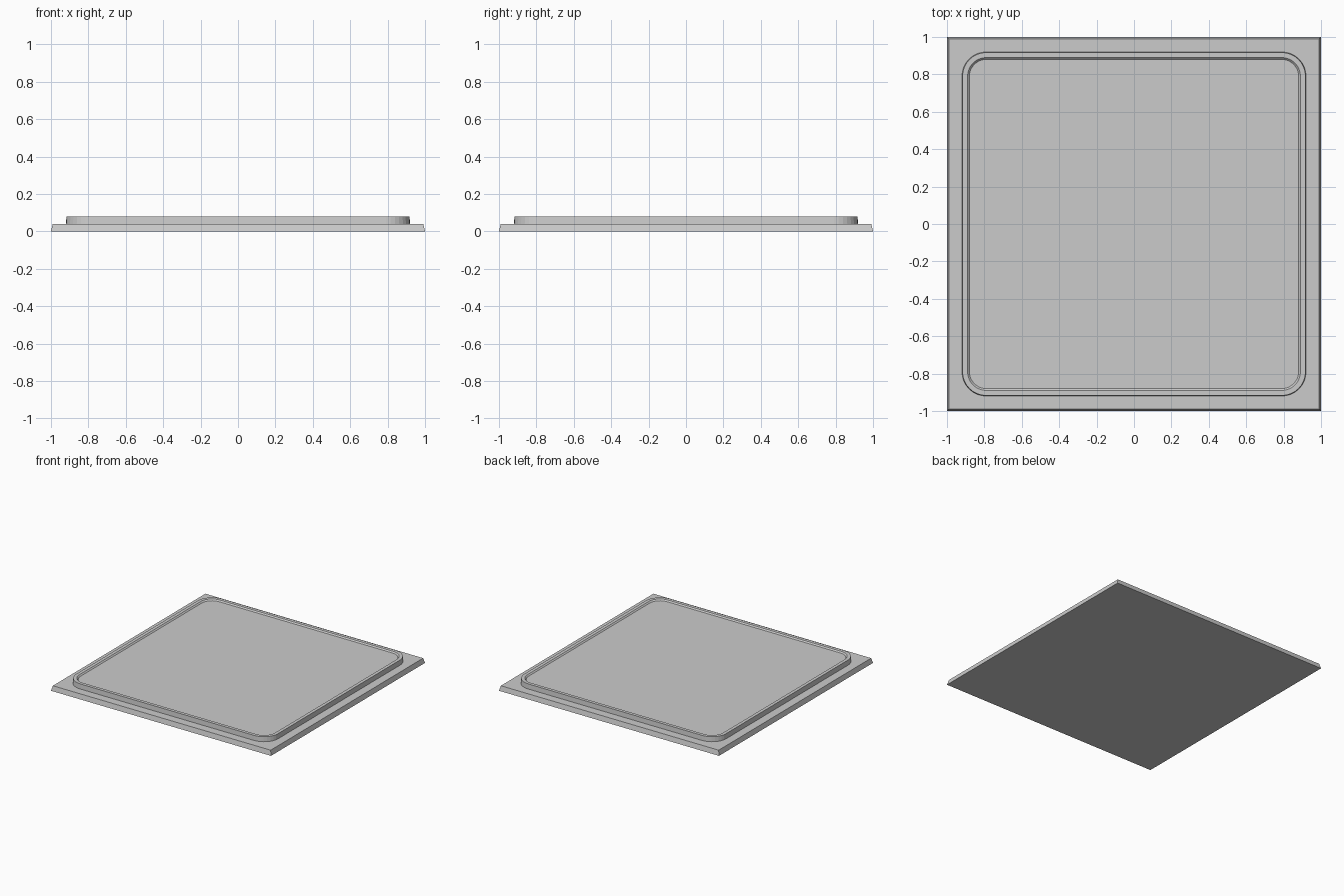
import bpy, bmesh, math

if "Cube" in bpy.data.objects:
    bpy.data.objects.remove(bpy.data.objects["Cube"])

SEG = 8  # segments per rounded corner


def ring(bm, half, radius, z):
    """Rounded (or sharp, radius 0) square loop of vertices."""
    if radius == 0:
        return [bm.verts.new((sx * half, sy * half, z))
                for sx, sy in ((1, 1), (-1, 1), (-1, -1), (1, -1))]
    c = half - radius
    verts = []
    for k, (sx, sy) in enumerate(((1, 1), (-1, 1), (-1, -1), (1, -1))):
        for i in range(SEG + 1):
            a = math.pi / 2 * (k + i / SEG)
            verts.append(bm.verts.new((sx * c + radius * math.cos(a),
                                       sy * c + radius * math.sin(a), z)))
    return verts


def loft(name, sections):
    """Closed solid skinned through (half size, radius, z) loops."""
    bm = bmesh.new()
    rings = [ring(bm, *s) for s in sections]
    for a, b in zip(rings, rings[1:]):
        n = len(a)
        for i in range(n):
            j = (i + 1) % n
            bm.faces.new((a[i], a[j], b[j], b[i]))
    bm.faces.new(rings[0][::-1])
    bm.faces.new(rings[-1])
    bmesh.ops.recalc_face_normals(bm, faces=bm.faces)
    mesh = bpy.data.meshes.new(name)
    bm.to_mesh(mesh)
    bm.free()
    obj = bpy.data.objects.new(name, mesh)
    bpy.context.collection.objects.link(obj)
    return obj


# Square base slab with slightly tapered sides
loft("base_slab", [(1.0, 0, 0.0), (0.99, 0, 0.04)])

# Rounded plate with a rim around a shallow recessed top
loft("rimmed_plate", [
    (0.92, 0.13, 0.04),
    (0.917, 0.127, 0.08),
    (0.89, 0.10, 0.08),
    (0.88, 0.09, 0.07),
])
